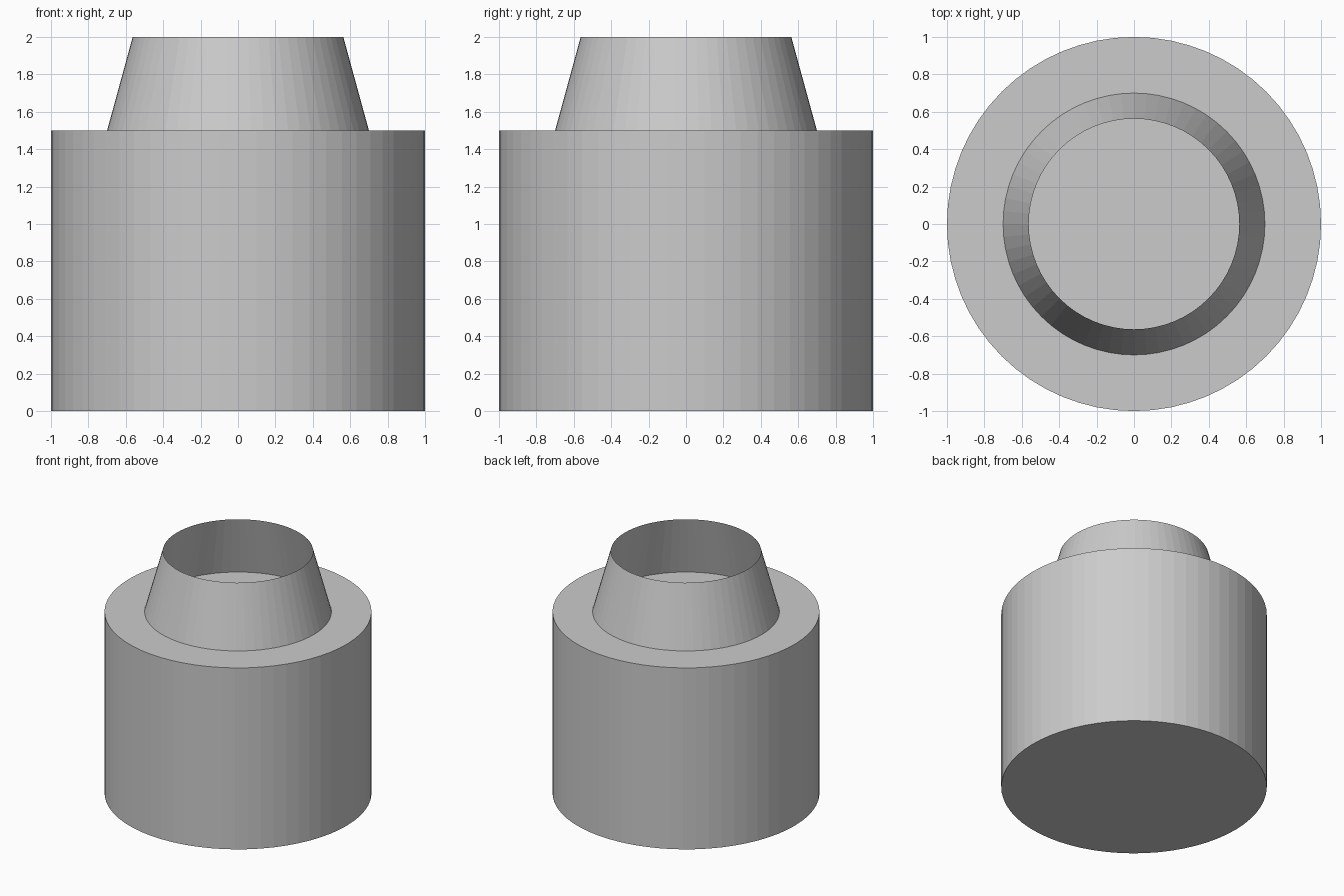
import bpy, bmesh

if "Cube" in bpy.data.objects:
    bpy.data.objects.remove(bpy.data.objects["Cube"])

SIDES = 64


def round_part(name, r_bottom, r_top, z0, z1, capped):
    """Straight or tapered round wall, optionally closed at both ends."""
    bm = bmesh.new()
    bmesh.ops.create_cone(bm, cap_ends=capped, segments=SIDES,
                          radius1=r_bottom, radius2=r_top, depth=z1 - z0)
    bmesh.ops.translate(bm, verts=bm.verts, vec=(0, 0, (z0 + z1) / 2))
    mesh = bpy.data.meshes.new(name)
    bm.to_mesh(mesh)
    bm.free()
    obj = bpy.data.objects.new(name, mesh)
    bpy.context.collection.objects.link(obj)
    return obj


# Closed drum body
round_part("body", 1.0, 1.0, 0.0, 1.5, True)

# Thin tapered collar, open at the top, standing on the body
round_part("collar", 0.70, 0.563, 1.5, 2.0, False)
